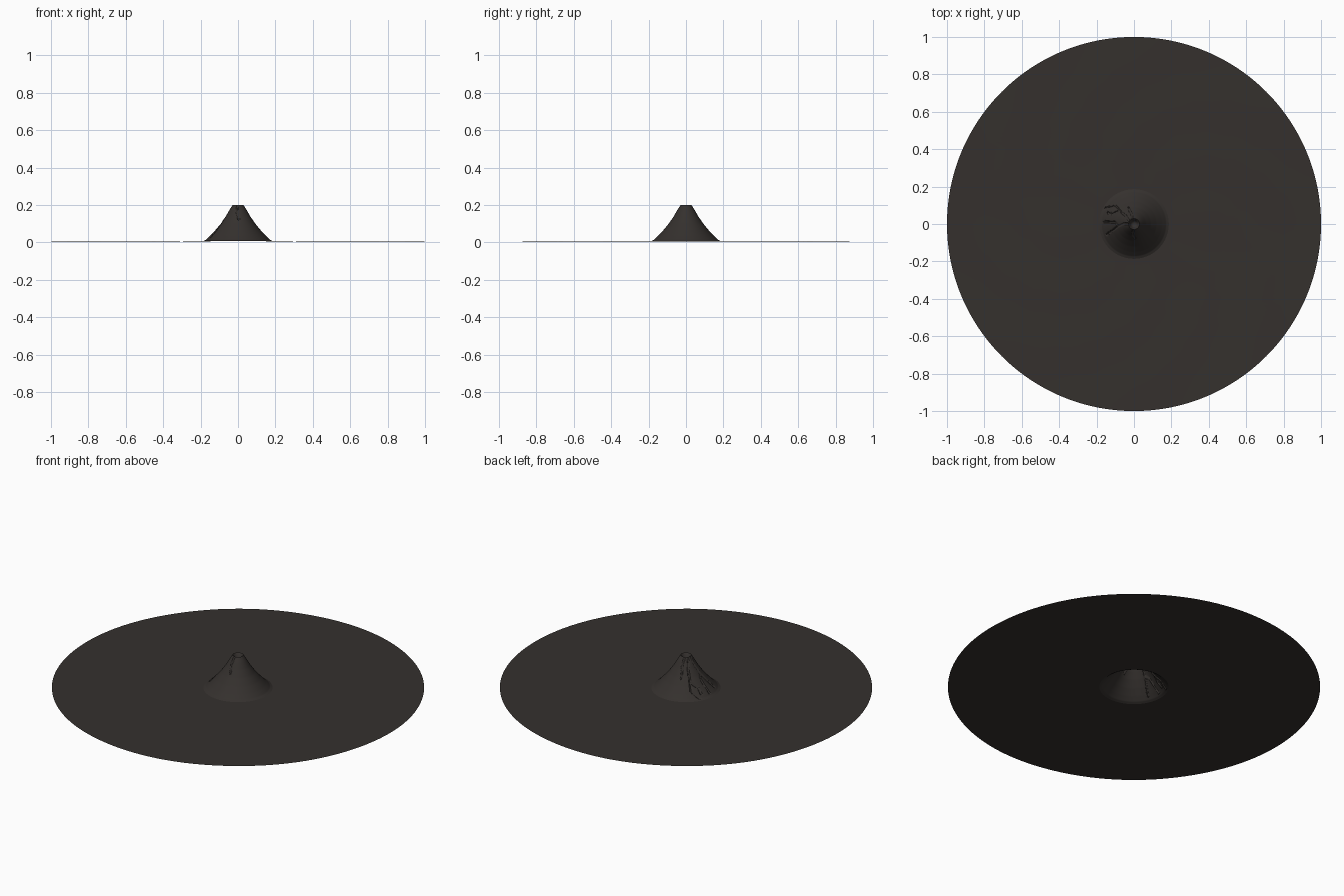
import bpy, bmesh, math, random
from mathutils import Vector

if "Cube" in bpy.data.objects:
    bpy.data.objects.remove(bpy.data.objects["Cube"])

random.seed(4)
SEG = 192
GROUND = 0.006

def lerp_profile(pts, r):
    for (r0, z0), (r1, z1) in zip(pts, pts[1:]):
        if r <= r1:
            return z0 + (z1 - z0) * (r - r0) / (r1 - r0)
    return pts[-1][1]

# slope profile outside the crater (radius, height)
SLOPE = [(0.029, 0.2), (0.045, 0.175), (0.065, 0.14), (0.09, 0.103), (0.12, 0.066),
         (0.15, 0.034), (0.172, 0.013), (0.186, GROUND), (1.0, GROUND)]

# lava channels running down the -x side (plan view paths)
CHANNELS = [
    [(-0.02, 0.01), (-0.045, 0.045), (-0.075, 0.07), (-0.1, 0.095), (-0.15, 0.085)],
    [(-0.075, 0.07), (-0.115, 0.055), (-0.14, 0.06)],
    [(-0.02, 0.0), (-0.055, 0.002), (-0.085, -0.012), (-0.1, 0.01), (-0.16, 0.012)],
    [(-0.085, -0.012), (-0.115, -0.035), (-0.145, -0.055)],
    [(0.0, -0.02), (-0.006, -0.05), (0.004, -0.075)],
    [(-0.01, 0.02), (-0.012, 0.05), (-0.03, 0.085)],
]

def channel_depth(x, y):
    p, best = Vector((x, y)), 1.0
    for path in CHANNELS:
        for a, b in zip(path, path[1:]):
            a, b = Vector(a), Vector(b)
            t = max(0, min(1, (p - a).dot(b - a) / (b - a).length_squared))
            best = min(best, (p - a.lerp(b, t)).length)
    return 0.009 * max(0, 1 - (best / 0.006) ** 2)

def make_surface(name, rings, material, cap=False):
    bm = bmesh.new()
    grid = []
    for r, z, carve in rings:
        row = []
        for i in range(SEG):
            a = 2 * math.pi * i / SEG
            x, y = r * math.cos(a), r * math.sin(a)
            dz = 0
            if carve:
                dz = -channel_depth(x, y)
            elif r > 0.3:
                dz = 0.001 * math.sin(5 * a + 7 * r) * math.cos(9 * r + 3 * a)
            row.append(bm.verts.new((x, y, max(0, z + dz))))
        grid.append(row)
    for lo, hi in zip(grid, grid[1:]):
        for i in range(SEG):
            j = (i + 1) % SEG
            bm.faces.new((lo[i], hi[i], hi[j], lo[j]))
    if cap:
        bm.faces.new(grid[0])
    bm.normal_update()
    me = bpy.data.meshes.new(name)
    bm.to_mesh(me)
    bm.free()
    ob = bpy.data.objects.new(name, me)
    bpy.context.collection.objects.link(ob)
    me.materials.append(material)
    bpy.context.view_layer.objects.active = ob
    ob.select_set(True)
    bpy.ops.object.shade_smooth_by_angle(angle=math.radians(40))
    ob.select_set(False)
    return ob

rock = bpy.data.materials.new("dark_rock")
rock.diffuse_color = (0.035, 0.03, 0.027, 1)
rock.use_nodes = True
rock.node_tree.nodes["Principled BSDF"].inputs["Base Color"].default_value = rock.diffuse_color

# volcano cone with channels
n = 60
cone = [(0.029 + 0.157 * k / n, 0, True) for k in range(n + 1)]
cone = [(r, lerp_profile(SLOPE, r), 0.03 < r < 0.18) for r, _, _ in cone]
make_surface("volcano_cone", cone, rock)

# crater bowl
make_surface("crater", [(0.006, 0.168, False), (0.014, 0.172, False), (0.02, 0.182, False),
                        (0.025, 0.196, False), (0.029, 0.2, False)], rock, cap=True)

# flat surrounding plain
make_surface("plain", [(r, GROUND, False) for r in
                       (0.186, 0.22, 0.3, 0.4, 0.5, 0.6, 0.7, 0.8, 0.9, 1.0)], rock)
